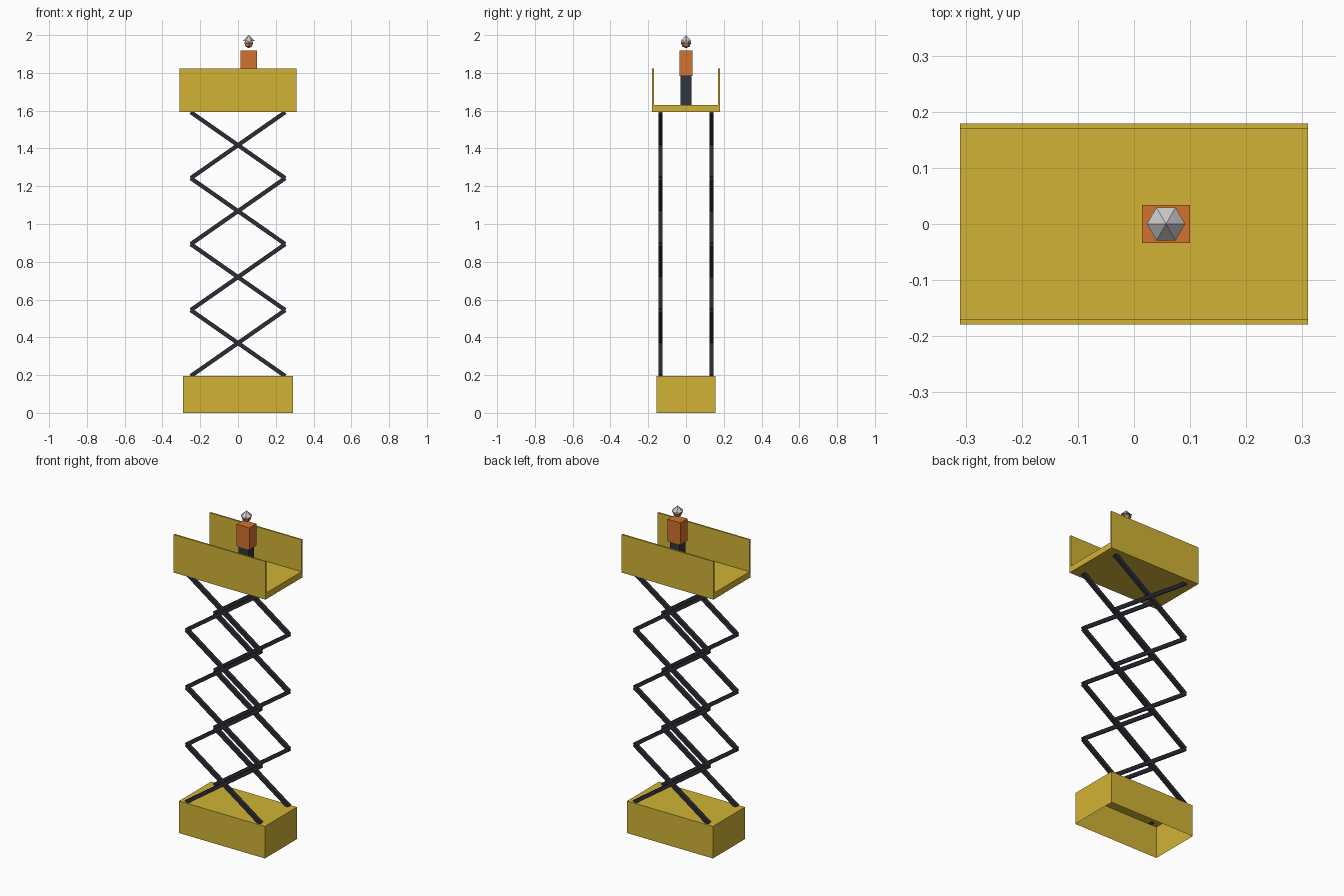
import bpy, bmesh, math
from mathutils import Matrix

if "Cube" in bpy.data.objects:
    bpy.data.objects.remove(bpy.data.objects["Cube"])


def material(name, rgb):
    m = bpy.data.materials.new(name)
    m.diffuse_color = (*rgb, 1)
    m.use_nodes = True
    m.node_tree.nodes["Principled BSDF"].inputs["Base Color"].default_value = m.diffuse_color
    return m


YELLOW = material("yellow_paint", (0.64, 0.45, 0.035))
STEEL = material("dark_steel", (0.025, 0.025, 0.035))
ORANGE = material("orange_vest", (0.64, 0.17, 0.025))
NAVY = material("dark_trousers", (0.03, 0.035, 0.05))
SKIN = material("skin", (0.5, 0.28, 0.18))


def finish(bm, name, mat=None):
    me = bpy.data.meshes.new(name)
    bm.to_mesh(me)
    bm.free()
    ob = bpy.data.objects.new(name, me)
    bpy.context.collection.objects.link(ob)
    if mat:
        me.materials.append(mat)
    return ob


def box(name, centre, size, mat, tilt=0.0, open_bottom=False):
    bm = bmesh.new()
    bmesh.ops.create_cube(bm, size=1)
    if open_bottom:
        low = [f for f in bm.faces if f.calc_center_median().z < -0.4]
        bmesh.ops.delete(bm, geom=low, context='FACES_ONLY')
    bm.transform(Matrix.Translation(centre) @ Matrix.Rotation(tilt, 4, 'Y')
                 @ Matrix.Diagonal((*size, 1)))
    return finish(bm, name, mat)


# Base: box shell open underneath
box("base", (0, 0, 0.0975), (0.58, 0.31, 0.195), YELLOW, open_bottom=True)

# Scissor arms: four crossed pairs on each side
Z0, Z1, LEVELS, SPAN = 0.195, 1.592, 4, 0.5
step = (Z1 - Z0) / LEVELS
length, angle = math.hypot(SPAN, step), math.atan2(step, SPAN)
for side, y in (("front", -0.135), ("back", 0.135)):
    for i in range(LEVELS):
        for lean, s in (("rising", -1), ("falling", 1)):
            box(f"{side}_{lean}_arm_{i + 1}", (0, y, Z0 + (i + 0.5) * step),
                (length, 0.022, 0.022), STEEL, tilt=s * angle)

# Platform: U profile (floor and two side panels) extruded along x
half = [(0.179, 1.592), (0.179, 1.824), (0.169, 1.824), (0.169, 1.63)]
profile = half + [(-y, z) for y, z in reversed(half)]
bm = bmesh.new()
face = bm.faces.new([bm.verts.new((-0.31, y, z)) for y, z in profile])
ext = bmesh.ops.extrude_face_region(bm, geom=[face], use_keep_orig=True)
bmesh.ops.translate(bm, vec=(0.62, 0, 0),
                    verts=[v for v in ext["geom"] if isinstance(v, bmesh.types.BMVert)])
bmesh.ops.recalc_face_normals(bm, faces=bm.faces)
finish(bm, "platform", YELLOW)

# Worker: legs, torso, head and hard hat
X = 0.057
box("worker_legs", (X, 0, 1.708), (0.066, 0.056, 0.156), NAVY)
box("worker_torso", (X, 0, 1.851), (0.086, 0.068, 0.134), ORANGE)

bm = bmesh.new()
bmesh.ops.create_uvsphere(bm, u_segments=6, v_segments=4, radius=0.027)
bm.transform(Matrix.Translation((X, 0, 1.958)))
finish(bm, "worker_head", SKIN)

bm = bmesh.new()
bmesh.ops.create_cone(bm, cap_ends=True, segments=6, radius1=0.034, radius2=0, depth=0.032)
bmesh.ops.remove_doubles(bm, verts=bm.verts, dist=1e-5)
bm.transform(Matrix.Translation((X, 0, 1.984)) @ Matrix.Rotation(math.pi / 6, 4, 'Z'))
hat = finish(bm, "hard_hat")
# put hat corners on the x axis
far = max(hat.data.vertices, key=lambda v: v.co.x)
if abs(far.co.y) > 0.005:
    hat.data.transform(Matrix.Translation((X, 0, 0)) @ Matrix.Rotation(math.pi / 6, 4, 'Z')
                       @ Matrix.Translation((-X, 0, 0)))
